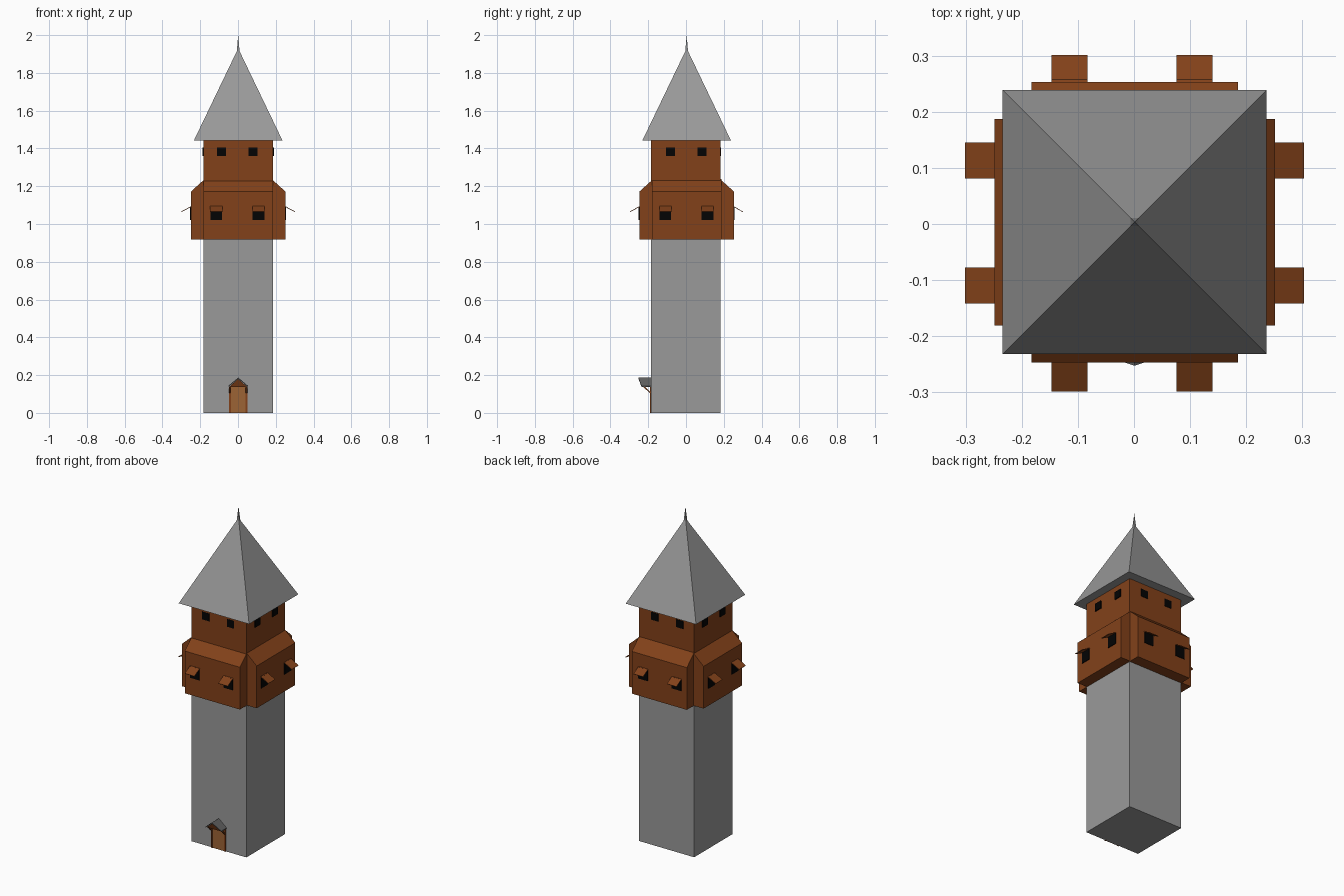
import bpy
import math
from mathutils import Matrix

if "Cube" in bpy.data.objects:
    bpy.data.objects.remove(bpy.data.objects["Cube"])

CENTRE = Matrix.Translation((0.001, 0.0035, 0))


def material(name, rgb):
    m = bpy.data.materials.new(name)
    m.diffuse_color = (*rgb, 1)
    m.use_nodes = True
    m.node_tree.nodes["Principled BSDF"].inputs["Base Color"].default_value = m.diffuse_color
    return m


WOOD = material("wood", (0.225, 0.053, 0.010))
DOOR_WOOD = material("door_wood", (0.335, 0.125, 0.035))
BLACK = material("black", (0.001, 0.001, 0.001))
STONE = material("stone", (0.32, 0.32, 0.32))
SLATE = material("slate", (0.32, 0.32, 0.32))
DARK_SLATE = material("dark_slate", (0.12, 0.12, 0.12))


def add_mesh(name, verts, faces, mat=None, turn=0):
    """Mesh object, turned in quarter steps around the tower axis."""
    me = bpy.data.meshes.new(name)
    me.from_pydata(verts, [], faces)
    me.transform(CENTRE @ Matrix.Rotation(turn * math.pi / 2, 4, 'Z'))
    if mat:
        me.materials.append(mat)
    ob = bpy.data.objects.new(name, me)
    bpy.context.collection.objects.link(ob)
    return ob


def prism(name, profile, x0, x1, mat=None, turn=0):
    """Extrude a (y, z) profile (counter-clockwise seen from +x) along x."""
    n = len(profile)
    verts = [(x0, y, z) for y, z in profile] + [(x1, y, z) for y, z in profile]
    faces = [list(range(n))[::-1], list(range(n, 2 * n))]
    faces += [(i, (i + 1) % n, n + (i + 1) % n, n + i) for i in range(n)]
    return add_mesh(name, verts, faces, mat, turn)


def box(name, x0, x1, y0, y1, z0, z1, mat=None, turn=0):
    return prism(name, [(y0, z0), (y1, z0), (y1, z1), (y0, z1)], x0, x1, mat, turn)


def pyramid(name, half, z0, z1):
    verts = [(-half, -half, z0), (half, -half, z0), (half, half, z0),
             (-half, half, z0), (0, 0, z1)]
    faces = [(3, 2, 1, 0), (0, 1, 4), (1, 2, 4), (2, 3, 4), (3, 0, 4)]
    return add_mesh(name, verts, faces, SLATE)


# Stone shaft and timber upper storey
W = 0.184
box("stone_shaft", -W, W, -0.188, 0.180, 0, 0.917, STONE)
box("upper_storey", -W, W, -0.188, 0.180, 0.917, 1.441, WOOD)

# Roof and its spike
pyramid("roof", 0.235, 1.441, 1.93)
pyramid("roof_spike", 0.009, 1.895, 2.0)

# Four projecting bays with windows and shutters
for k, shift in enumerate((-0.0045, -0.0015, 0.0045, 0.0015)):
    back = k == 2
    prism("bay", [(-0.25, 0.917), (-0.178, 0.917), (-0.178, 1.237), (-0.25, 1.172)],
          -W, W, WOOD, k)
    tip = -0.298 if back else -0.302
    front = -0.183 if back else -0.190
    for s in (-1, 1):
        c = s * 0.1115 + shift
        box("bay_window", c - 0.031, c + 0.031, -0.254, -0.245, 1.022, 1.092, BLACK, k)
        prism("shutter", [(tip + 0.002, 1.063), (-0.25, 1.090), (-0.25, 1.094), (tip, 1.066)],
              c - 0.032, c + 0.032, WOOD, k)
        c = s * 0.083 + shift
        box("upper_window", c - 0.024, c + 0.024, front, -0.175, 1.360, 1.406, BLACK, k)

# Door with posts
box("door", -0.04, 0.04, -0.191, -0.18, 0, 0.142, DOOR_WOOD)
for s in (-1, 1):
    x = s * 0.044
    box("door_post", x - 0.005, x + 0.005, -0.195, -0.18, 0, 0.140, WOOD)
    # Slanted brace carrying the canopy
    prism("canopy_brace", [(-0.195, 0.104), (-0.195, 0.114), (-0.222, 0.140), (-0.232, 0.140)],
          x - 0.004, x + 0.004, WOOD)

# Canopy: timber gable and two roof slopes with a jutting ridge
add_mesh("canopy_gable",
         [(-0.048, -0.234, 0.138), (0.048, -0.234, 0.138), (0, -0.250, 0.180),
          (-0.048, -0.18, 0.138), (0.048, -0.18, 0.138), (0, -0.18, 0.180)],
         [(0, 1, 2), (5, 4, 3), (0, 3, 4, 1), (1, 4, 5, 2), (2, 5, 3, 0)], WOOD)
for s in (-1, 1):
    verts = [(0, -0.256, 0.182), (s * 0.052, -0.239, 0.138),
             (s * 0.052, -0.18, 0.138), (0, -0.18, 0.182)]
    verts += [(x, y, z + 0.005) for x, y, z in verts]
    faces = [(3, 2, 1, 0), (4, 5, 6, 7), (0, 1, 5, 4), (1, 2, 6, 5), (2, 3, 7, 6), (3, 0, 4, 7)]
    if s < 0:
        faces = [f[::-1] for f in faces]
    add_mesh("canopy_roof", verts, faces, DARK_SLATE)
